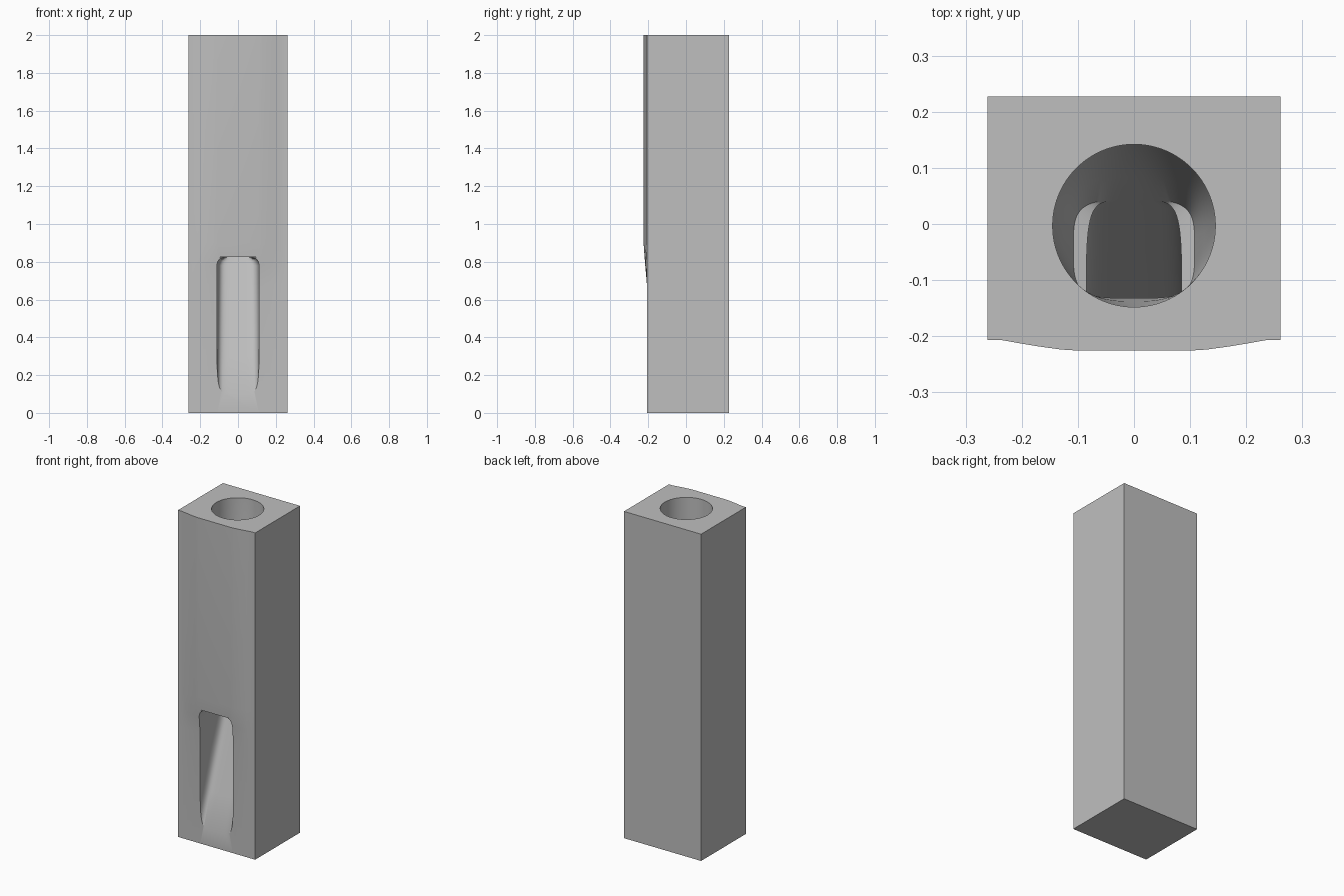
import bpy, bmesh
from math import cos, sin, tau, copysign

cube = bpy.data.objects.get("Cube")
if cube:
    bpy.data.objects.remove(cube)

grey = bpy.data.materials.new("light_grey")
grey.use_nodes = True
grey.diffuse_color = (0.52, 0.52, 0.52, 1)
grey.node_tree.nodes["Principled BSDF"].inputs["Base Color"].default_value = grey.diffuse_color


def loft(name, rings):
    """Skin a closed solid through rings that share a point count."""
    bm = bmesh.new()
    loops = [[bm.verts.new(p) for p in ring] for ring in rings]
    n = len(loops[0])
    for a, b in zip(loops, loops[1:]):
        for i in range(n):
            j = (i + 1) % n
            bm.faces.new((a[i], a[j], b[j], b[i]))
    bm.faces.new(loops[0][::-1])
    bm.faces.new(loops[-1])
    bmesh.ops.recalc_face_normals(bm, faces=bm.faces)
    mesh = bpy.data.meshes.new(name)
    bm.to_mesh(mesh)
    bm.free()
    mesh.materials.append(grey)
    obj = bpy.data.objects.new(name, mesh)
    bpy.context.collection.objects.link(obj)
    return obj


# Block: rectangular column whose front swells gently above the opening
HALF, BACK, FRONT = 0.261, 0.227, -0.207
half_front = [(HALF, 0), (0.235, 0), (0.205, 0.3), (0.17, 0.62), (0.13, 0.93), (0.11, 1)]
front = [(-x, s) for x, s in half_front] + half_front[::-1]


def block_ring(z, swell):
    return [(x, FRONT - s * swell, z) for x, s in front] + [(HALF, BACK, z), (-HALF, BACK, z)]


block = loft("block", [block_ring(z, s) for z, s in
                       ((0, 0), (0.68, 0), (0.78, 0.009), (0.9, 0.018), (2, 0.018))])


# Cavity: round bore that narrows into a steep chute leaving through the front
def cavity_ring(z, width, y0, y1, n):
    ring = []
    for i in range(96):
        c, s = cos(tau * i / 96), sin(tau * i / 96)
        x = width * copysign(abs(c) ** (2 / n), c)
        y = (y0 + y1) / 2 + (y1 - y0) / 2 * copysign(abs(s) ** (2 / n), s)
        ring.append((x, y, z))
    return ring


def ramp(z):
    return FRONT + (z - 0.1) * 0.344


rings = [cavity_ring(z, 0.112, -0.45, ramp(z), 6) for z in (0.08, 0.3, 0.55, 0.78)]
rings += [cavity_ring(z, w, -0.45, ramp(z), 6) for z, w in ((0.8, 0.108), (0.815, 0.098), (0.822, 0.085))]
rings += [cavity_ring(0.826, 0.108, -0.132, ramp(0.826), 4),
          cavity_ring(0.95, 0.125, -0.138, ramp(0.95), 2.6),
          cavity_ring(1.11, 0.145, -0.148, 0.142, 2),
          cavity_ring(2.1, 0.145, -0.148, 0.142, 2)]
cavity = loft("cavity_cutter", rings)
cavity.hide_render = True

cut = block.modifiers.new("cavity", 'BOOLEAN')
cut.object = cavity
cut.operation = 'DIFFERENCE'
cut.solver = 'EXACT'

bpy.ops.object.select_all(action='DESELECT')
block.select_set(True)
bpy.context.view_layer.objects.active = block
bpy.ops.object.modifier_apply(modifier=cut.name)
bpy.data.objects.remove(cavity)
bpy.ops.object.shade_smooth_by_angle(angle=0.5)
